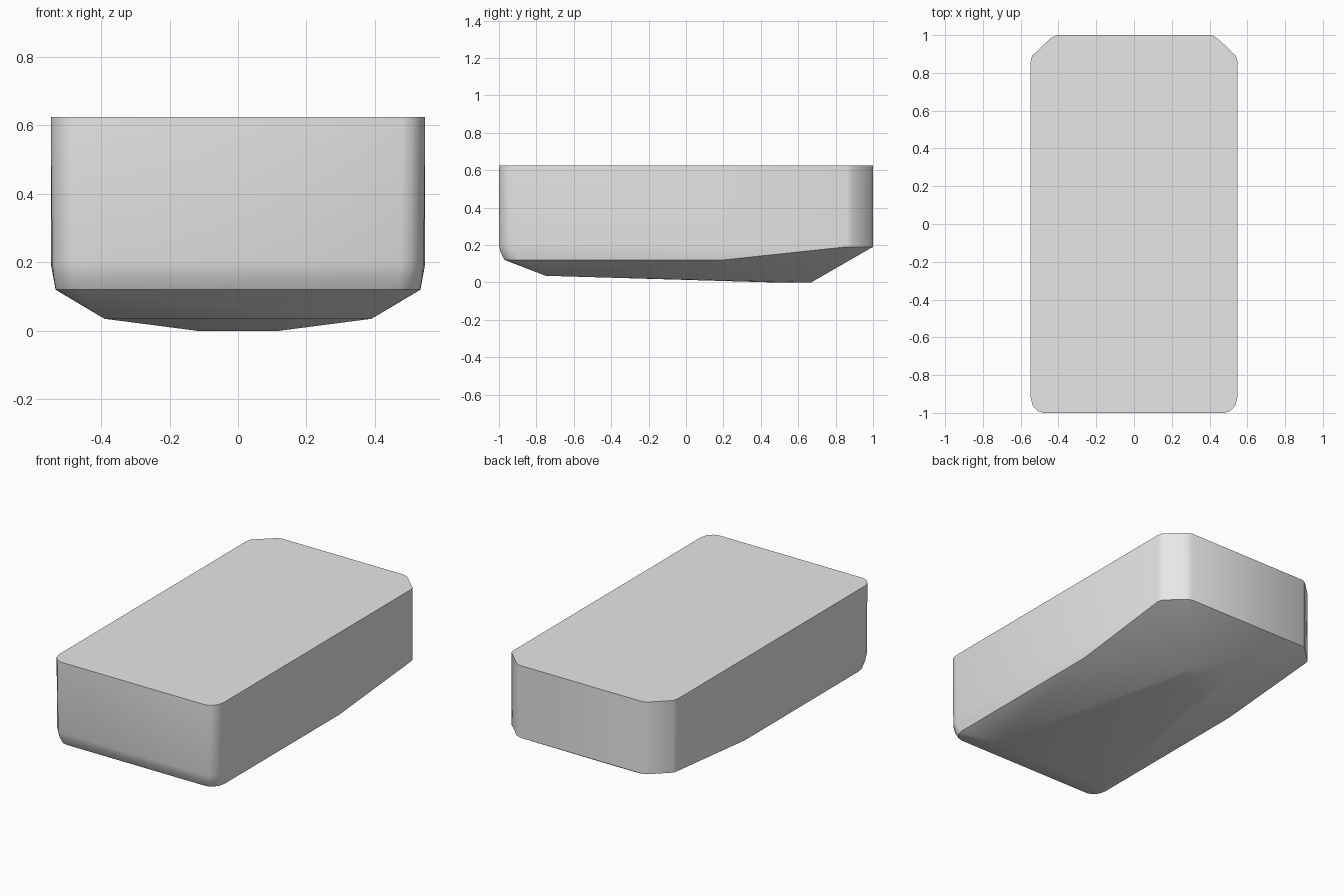
import bpy, bmesh
from math import radians

cube = bpy.data.objects.get("Cube")
if cube:
    bpy.data.objects.remove(cube, do_unlink=True)

grey = bpy.data.materials.new("light grey")
grey.use_nodes = True
colour = (0.8, 0.8, 0.8, 1)
grey.diffuse_color = colour
grey.node_tree.nodes["Principled BSDF"].inputs["Base Color"].default_value = colour

TOP = 0.625

# Corner outlines on the +x side
front_corner = [(0.48, -1.0), (0.51, -0.99), (0.537, -0.96), (0.547, -0.92)]
back_corner = [(0.547, 0.86), (0.54, 0.89), (0.44, 0.985), (0.41, 1.0)]

points = []
# Upright walls, narrowing slightly to the shoulder
points += [(x, y, TOP) for x, y in front_corner + back_corner]
points += [(x - 0.004, y, 0.2) for x, y in front_corner]
points += [(x - 0.001, y, 0.19) for x, y in back_corner]
# Rounded front lower edge
points += [(x - 0.008, y + 0.009, 0.16) for x, y in front_corner]
points += [(x - 0.015, y + 0.03, 0.12) for x, y in front_corner]
# Lower side edge, where it starts to rise
points.append((0.533, 0.2, 0.12))
# Shallow underside
points += [(0.39, -0.75, 0.035), (0.12, 0.45, 0.0), (0.12, 0.67, 0.0)]

# Mirror across x and wrap as one convex shell
bm = bmesh.new()
for side in (1, -1):
    for x, y, z in points:
        bm.verts.new((side * x, y, z))
hull = bmesh.ops.convex_hull(bm, input=bm.verts)
loose = {v for v in hull["geom_interior"] + hull["geom_unused"]
         if isinstance(v, bmesh.types.BMVert) and not v.link_faces}
bmesh.ops.delete(bm, geom=list(loose), context="VERTS")
bmesh.ops.dissolve_limit(bm, angle_limit=radians(0.5), verts=bm.verts, edges=bm.edges)
bmesh.ops.recalc_face_normals(bm, faces=bm.faces)

mesh = bpy.data.meshes.new("container_body")
bm.to_mesh(mesh)
bm.free()
mesh.materials.append(grey)
body = bpy.data.objects.new("container_body", mesh)
bpy.context.collection.objects.link(body)

# Soft corners, crisp rim
bpy.ops.object.select_all(action="DESELECT")
body.select_set(True)
bpy.context.view_layer.objects.active = body
bpy.ops.object.shade_smooth_by_angle(angle=radians(35))
